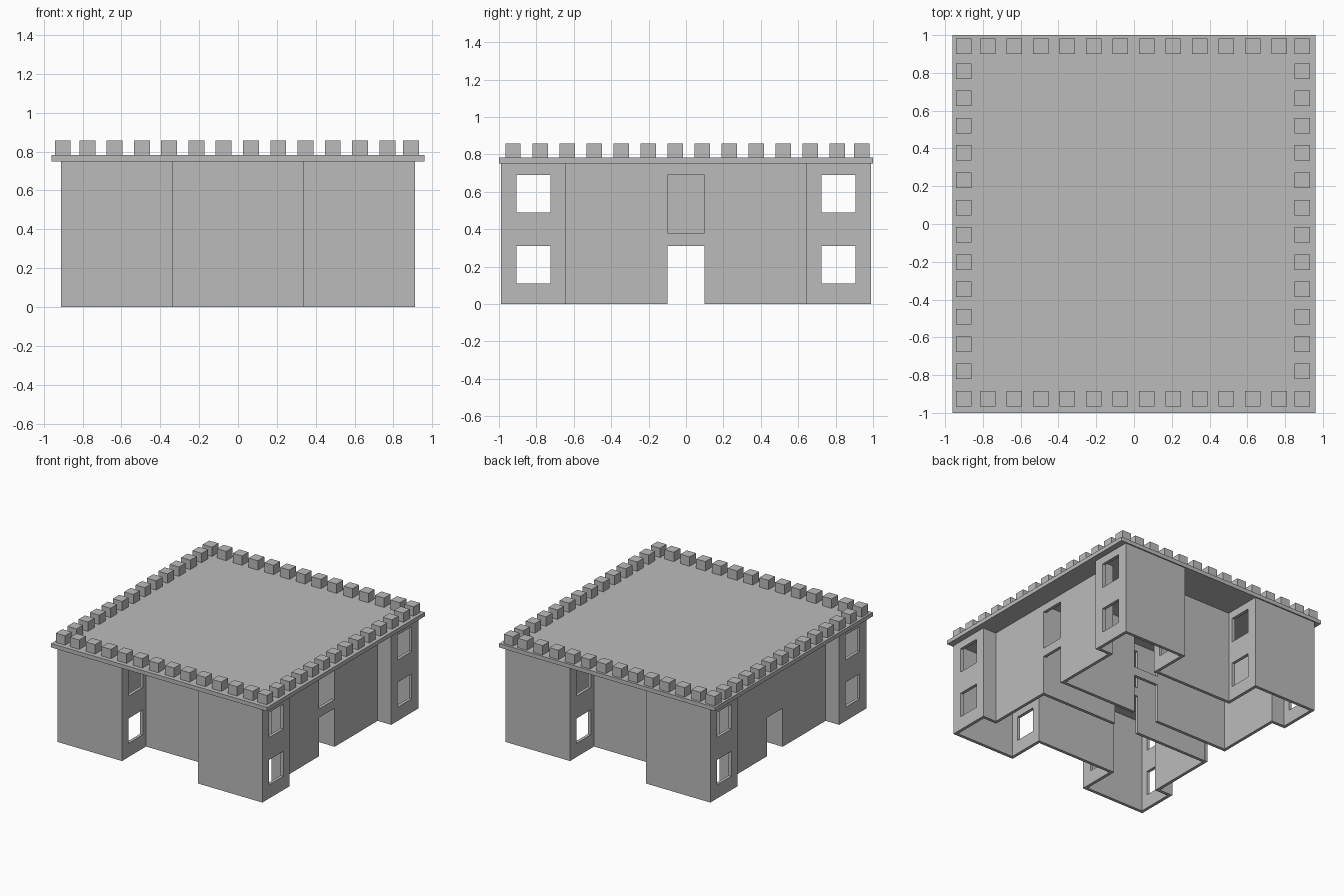
import bpy, bmesh
from mathutils import Vector

if "Cube" in bpy.data.objects:
    bpy.data.objects.remove(bpy.data.objects["Cube"])

stone = bpy.data.materials.new("grey stone")
stone.diffuse_color = (0.5, 0.5, 0.5, 1)
stone.use_nodes = True
stone.node_tree.nodes["Principled BSDF"].inputs["Base Color"].default_value = stone.diffuse_color

WALL_H, T = 0.75, 0.025


def add_object(name, bm):
    bmesh.ops.recalc_face_normals(bm, faces=bm.faces)
    me = bpy.data.meshes.new(name)
    bm.to_mesh(me)
    bm.free()
    me.materials.append(stone)
    ob = bpy.data.objects.new(name, me)
    bpy.context.collection.objects.link(ob)
    return ob


def boxes(name, ranges):
    """One object made of boxes given as (x0, x1, y0, y1, z0, z1)."""
    bm = bmesh.new()
    for x0, x1, y0, y1, z0, z1 in ranges:
        made = bmesh.ops.create_cube(bm, size=1)
        for v in made["verts"]:
            v.co = Vector((x1 if v.co.x > 0 else x0,
                           y1 if v.co.y > 0 else y0,
                           z1 if v.co.z > 0 else z0))
    return add_object(name, bm)


def cut(ob, ranges):
    """Cut box-shaped openings out of an object."""
    cutter = boxes("opening_cutter", ranges)
    cutter.hide_render = True
    mod = ob.modifiers.new("openings", 'BOOLEAN')
    mod.operation = 'DIFFERENCE'
    mod.solver = 'EXACT'
    mod.object = cutter
    bpy.context.view_layer.objects.active = ob
    bpy.ops.object.modifier_apply(modifier=mod.name)
    bpy.data.objects.remove(cutter)


# outer wall: one quarter of the plan, mirrored to the full outline
quarter = [(0.79, 0.645), (0.91, 0.645), (0.91, 0.99), (0.338, 0.99), (0.338, 0.685)]
plan = (quarter
        + [(-x, y) for x, y in reversed(quarter)]
        + [(-x, -y) for x, y in quarter]
        + [(x, -y) for x, y in reversed(quarter)])
outer = [Vector(p) for p in plan]
n = len(outer)
inner = []
for i, p in enumerate(outer):
    a = (p - outer[i - 1]).normalized()
    b = (outer[(i + 1) % n] - p).normalized()
    inner.append(p + T * (Vector((-a.y, a.x)) + Vector((-b.y, b.x))))

bm = bmesh.new()
rings = [[bm.verts.new((p.x, p.y, z)) for p in loop]
         for loop, z in ((outer, 0), (outer, WALL_H), (inner, WALL_H), (inner, 0))]
for r in range(4):
    lo, hi = rings[r], rings[(r + 1) % 4]
    for i in range(n):
        j = (i + 1) % n
        bm.faces.new((lo[i], lo[j], hi[j], hi[i]))
walls = add_object("outer_walls", bm)

# tower windows run through every cross wall, doors on both sides,
# and an upper opening on the right side only
openings = []
for z0, z1 in ((0.11, 0.31), (0.49, 0.69)):
    openings += [(-1.2, 1.2, 0.725, 0.905, z0, z1), (-1.2, 1.2, -0.905, -0.725, z0, z1)]
openings += [(-1.2, 1.2, -0.098, 0.098, -0.1, 0.31), (0.6, 1.2, -0.098, 0.098, 0.38, 0.69)]
cut(walls, openings)

# corridor walls between the doors, with a lower and an upper doorway
corridor = boxes("corridor_walls", [(-0.78, 0.78, 0.1, 0.1 + T, 0, WALL_H),
                                    (-0.78, 0.78, -0.1 - T, -0.1, 0, WALL_H)])
cut(corridor, [(-0.12, 0.1, -0.3, 0.3, -0.1, 0.31), (-0.12, 0.1, -0.3, 0.3, 0.38, 0.69)])

# roof slab
boxes("roof_slab", [(-0.96, 0.96, -1, 1, WALL_H, 0.782)])

# battlements: twelve evenly spaced blocks per side plus the corners
M = 0.041
xs = [-0.902] + [-0.775 + 0.1403 * i for i in range(12)] + [0.891]
ys = [-0.925] + [-0.78 + 0.1445 * i for i in range(12)] + [0.94]
spots = [(x, y) for x in xs for y in (ys[0], ys[-1])]
spots += [(x, y) for x in (xs[0], xs[-1]) for y in ys[1:-1]]
boxes("battlements", [(x - M, x + M, y - M, y + M, 0.782, 0.857) for x, y in spots])
